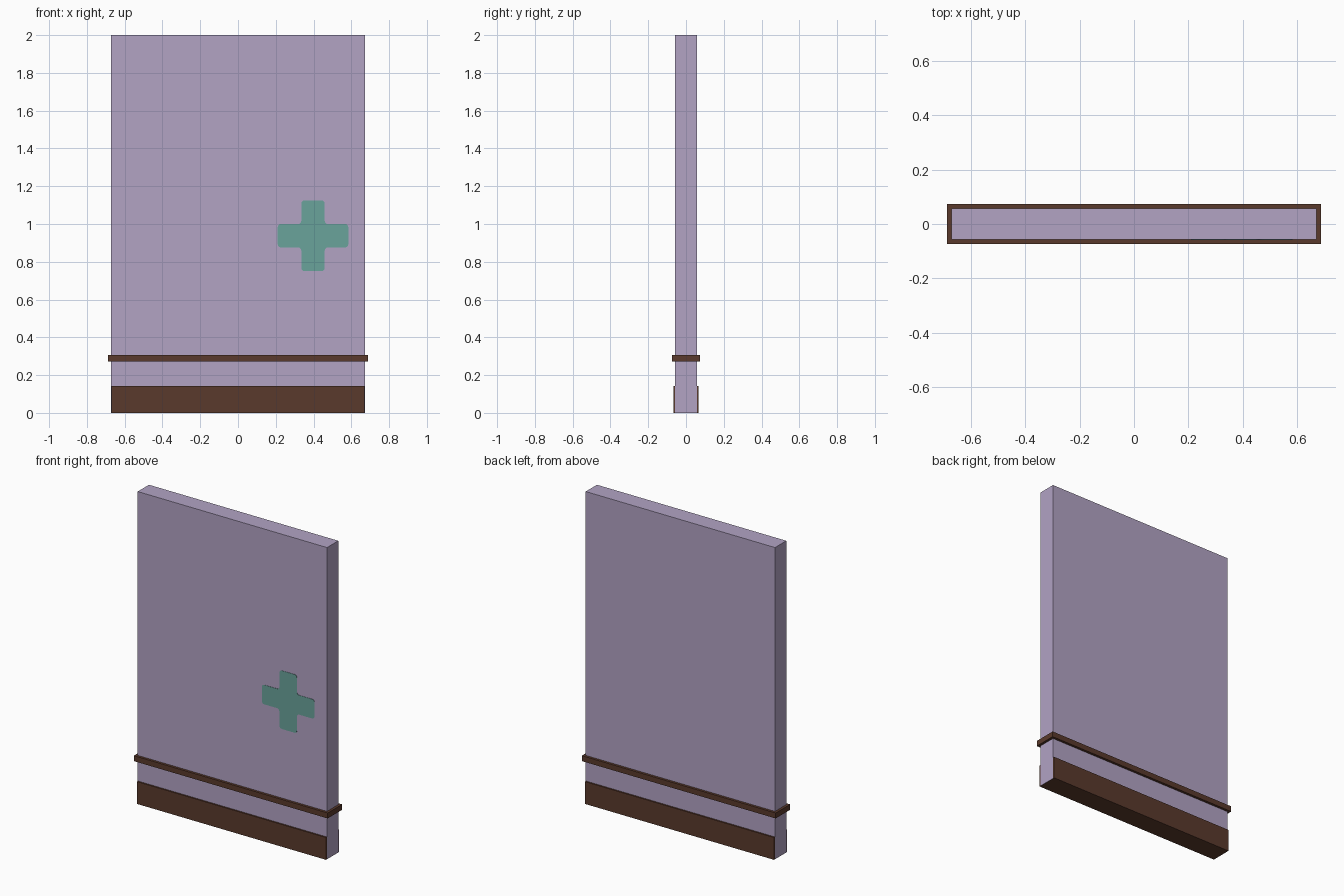
import bpy, bmesh

if "Cube" in bpy.data.objects:
    bpy.data.objects.remove(bpy.data.objects["Cube"])


def material(name, rgb):
    m = bpy.data.materials.new(name)
    m.diffuse_color = (*rgb, 1.0)
    m.use_nodes = True
    m.node_tree.nodes["Principled BSDF"].inputs["Base Color"].default_value = m.diffuse_color
    return m


lilac = material("lilac paint", (0.445, 0.366, 0.552))
brown = material("dark brown wood", (0.102, 0.042, 0.025))
teal = material("teal", (0.144, 0.366, 0.328))


def finish(bm, name, mat):
    bmesh.ops.recalc_face_normals(bm, faces=bm.faces)
    me = bpy.data.meshes.new(name)
    bm.to_mesh(me)
    bm.free()
    me.materials.append(mat)
    ob = bpy.data.objects.new(name, me)
    bpy.context.collection.objects.link(ob)
    return ob


def box(name, hx, hy, z0, z1, mat):
    bm = bmesh.new()
    bmesh.ops.create_cube(bm, size=2)
    for v in bm.verts:
        v.co = (v.co.x * hx, v.co.y * hy, z0 if v.co.z < 0 else z1)
    return finish(bm, name, mat)


# wall panel, skirting board and rail wrapping all round
box("wall_panel", 0.672, 0.057, 0.0, 2.0, lilac)
box("skirting_board", 0.671, 0.067, 0.0, 0.143, brown)
box("rail", 0.688, 0.073, 0.272, 0.307, brown)

# thin rounded cross on the front
cx, cz, arm, half = 0.397, 0.938, 0.187, 0.062
quarter = [(arm, -half), (arm, half), (half, half)]
bm = bmesh.new()
outline = []
for turn in range(4):
    for x, z in quarter:
        for _ in range(turn):
            x, z = -z, x
        outline.append(bm.verts.new((cx + x, -0.059, cz + z)))
bm.faces.new(outline)
bmesh.ops.bevel(bm, geom=bm.verts[:], offset=0.017, segments=4,
                profile=0.5, affect='VERTICES')
out = bmesh.ops.extrude_face_region(bm, geom=bm.faces[:])
for g in out["geom"]:
    if isinstance(g, bmesh.types.BMVert):
        g.co.y = -0.056
finish(bm, "cross_plate", teal)
